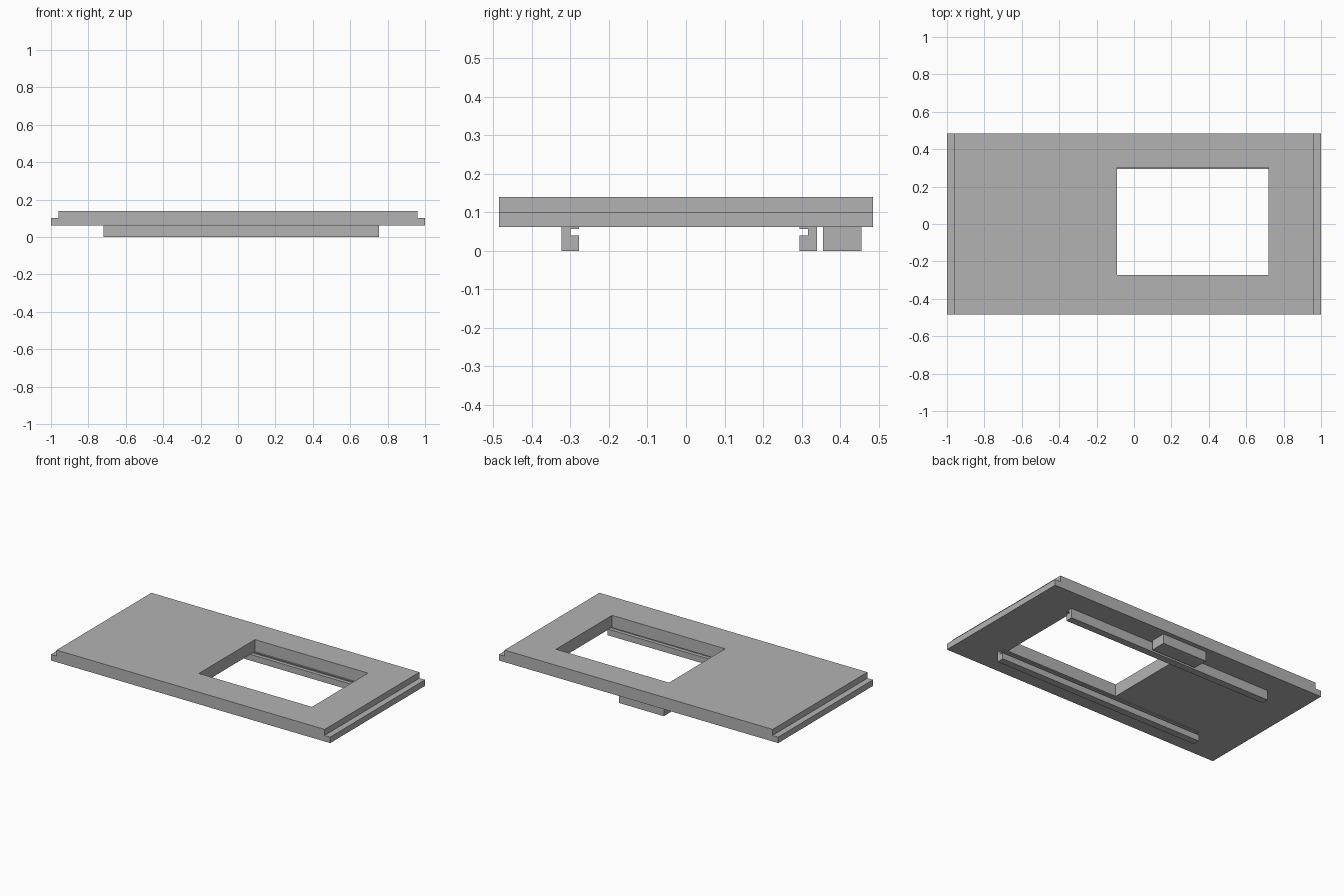
import bpy
import bmesh

cube = bpy.data.objects.get("Cube")
if cube:
    bpy.data.objects.remove(cube, do_unlink=True)

grey = bpy.data.materials.new("plain grey")
grey.use_nodes = True
colour = (0.45, 0.45, 0.45, 1)
grey.diffuse_color = colour
grey.node_tree.nodes["Principled BSDF"].inputs["Base Color"].default_value = colour


def extrude_profile(name, points, offset):
    """Sweep a closed outline of 3D points along an offset vector."""
    bm = bmesh.new()
    face = bm.faces.new([bm.verts.new(p) for p in points])
    result = bmesh.ops.extrude_face_region(bm, geom=[face])
    moved = [v for v in result["geom"] if isinstance(v, bmesh.types.BMVert)]
    bmesh.ops.translate(bm, verts=moved, vec=offset)
    bmesh.ops.recalc_face_normals(bm, faces=bm.faces)
    mesh = bpy.data.meshes.new(name)
    bm.to_mesh(mesh)
    bm.free()
    mesh.materials.append(grey)
    obj = bpy.data.objects.new(name, mesh)
    bpy.context.collection.objects.link(obj)
    return obj


def box(name, x0, x1, y0, y1, z0, z1):
    outline = [(x0, y0, z0), (x1, y0, z0), (x1, y1, z0), (x0, y1, z0)]
    return extrude_profile(name, outline, (0, 0, z1 - z0))


BASE, STEP, TOP = 0.062, 0.101, 0.14
DEPTH = 0.485

# Plate with a rebate along both short ends
half = [(1, BASE), (1, STEP), (0.96, STEP), (0.96, TOP)]
outline = half + [(-x, z) for x, z in reversed(half)]
plate = extrude_profile("plate", [(x, -DEPTH, z) for x, z in outline], (0, 2 * DEPTH, 0))

# Rectangular window through the plate
cutter = box("window_cutter", -0.09, 0.72, -0.272, 0.302, 0, 0.2)
cutter.hide_render = True
cut = plate.modifiers.new("window", "BOOLEAN")
cut.operation = "DIFFERENCE"
cut.solver = "EXACT"
cut.object = cutter
bpy.context.view_layer.objects.active = plate
plate.select_set(True)
bpy.ops.object.modifier_apply(modifier=cut.name)
bpy.data.objects.remove(cutter, do_unlink=True)

# Grooved rails under the plate, slots facing each other
for name, outer, inward in (("front_rail", -0.323, 1), ("back_rail", 0.34, -1)):
    inner, slot = outer + inward * 0.046, outer + inward * 0.023
    section = [(outer, 0), (inner, 0), (inner, 0.04), (slot, 0.04),
               (slot, 0.057), (inner, 0.057), (inner, BASE), (outer, BASE)]
    extrude_profile(name, [(-0.72, y, z) for y, z in section], (1.475, 0, 0))

# Grip block behind the back rail
box("grip_block", -0.16, 0.16, 0.355, 0.455, 0, BASE)
